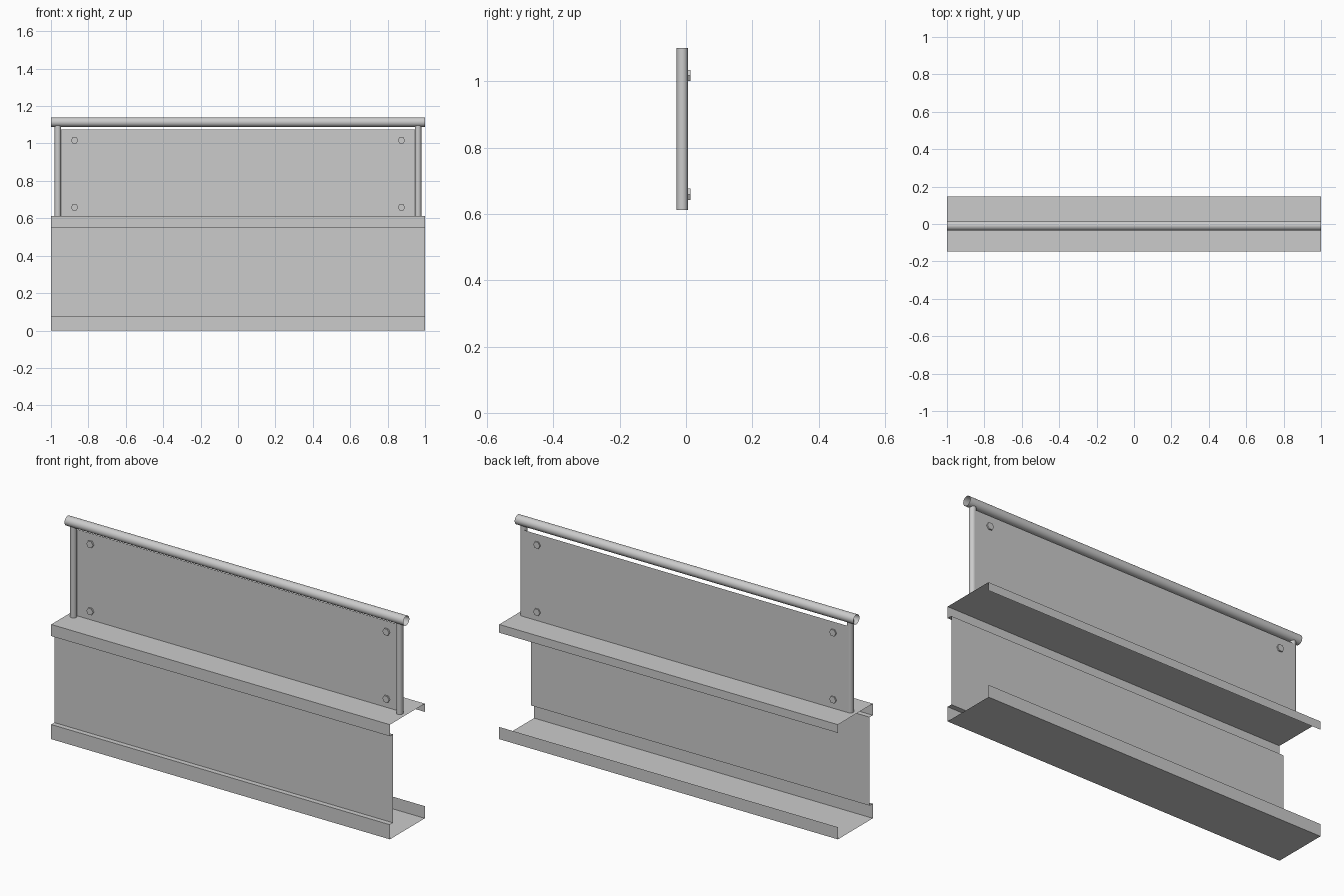
import bpy, bmesh, math
from mathutils import Matrix

if "Cube" in bpy.data.objects:
    bpy.data.objects.remove(bpy.data.objects["Cube"])


def make_object(name, bm, smooth=False):
    mesh = bpy.data.meshes.new(name)
    bm.to_mesh(mesh)
    bm.free()
    obj = bpy.data.objects.new(name, mesh)
    bpy.context.collection.objects.link(obj)
    for p in mesh.polygons:
        p.use_smooth = smooth
    return obj


def sheet(name, profile, half):
    """Thin folded sheet: a (y, z) profile swept along x."""
    bm = bmesh.new()
    a = [bm.verts.new((-half, y, z)) for y, z in profile]
    b = [bm.verts.new((half, y, z)) for y, z in profile]
    for i in range(len(profile) - 1):
        bm.faces.new((a[i], b[i], b[i + 1], a[i + 1]))
    return make_object(name, bm)


def tube(name, centre, radius, length, axis, sides=24, caps=False):
    turn = {'X': Matrix.Rotation(math.pi / 2, 4, 'Y'),
            'Y': Matrix.Rotation(math.pi / 2, 4, 'X') @ Matrix.Rotation(math.pi / 2, 4, 'Z'),
            'Z': Matrix.Identity(4)}[axis]
    bm = bmesh.new()
    bmesh.ops.create_cone(bm, cap_ends=caps, segments=sides, radius1=radius,
                          radius2=radius, depth=length,
                          matrix=Matrix.Translation(centre) @ turn)
    return make_object(name, bm, smooth=not caps)


# Folded channel base: back lips, flanges, and a recessed front web
edge, web, top = 0.147, -0.12, 0.612
sheet("channel_base", [(edge, 0.065), (edge, 0), (-edge, 0), (-edge, 0.078),
                       (web, 0.078), (web, 0.55), (-edge, 0.55),
                       (-edge, top), (edge, top), (edge, top - 0.044)], 1.0)

# Infill panel fixed behind the posts
sheet("infill_panel", [(0.006, top), (0.006, 1.074)], 0.963)

# Open-ended handrail
tube("handrail", (0, -0.009, 1.114), 0.0255, 2.0, 'X')

# Posts and hexagonal panel bolts
for side, s in (("left", -1), ("right", 1)):
    tube(f"post_{side}", (s * 0.963, -0.011, (top + 1.1) / 2), 0.017, 1.1 - top, 'Z')
    for level, z in (("lower", 0.659), ("upper", 1.017)):
        tube(f"bolt_{side}_{level}", (s * 0.874, 0.005, z), 0.0195, 0.016, 'Y',
             sides=6, caps=True)
